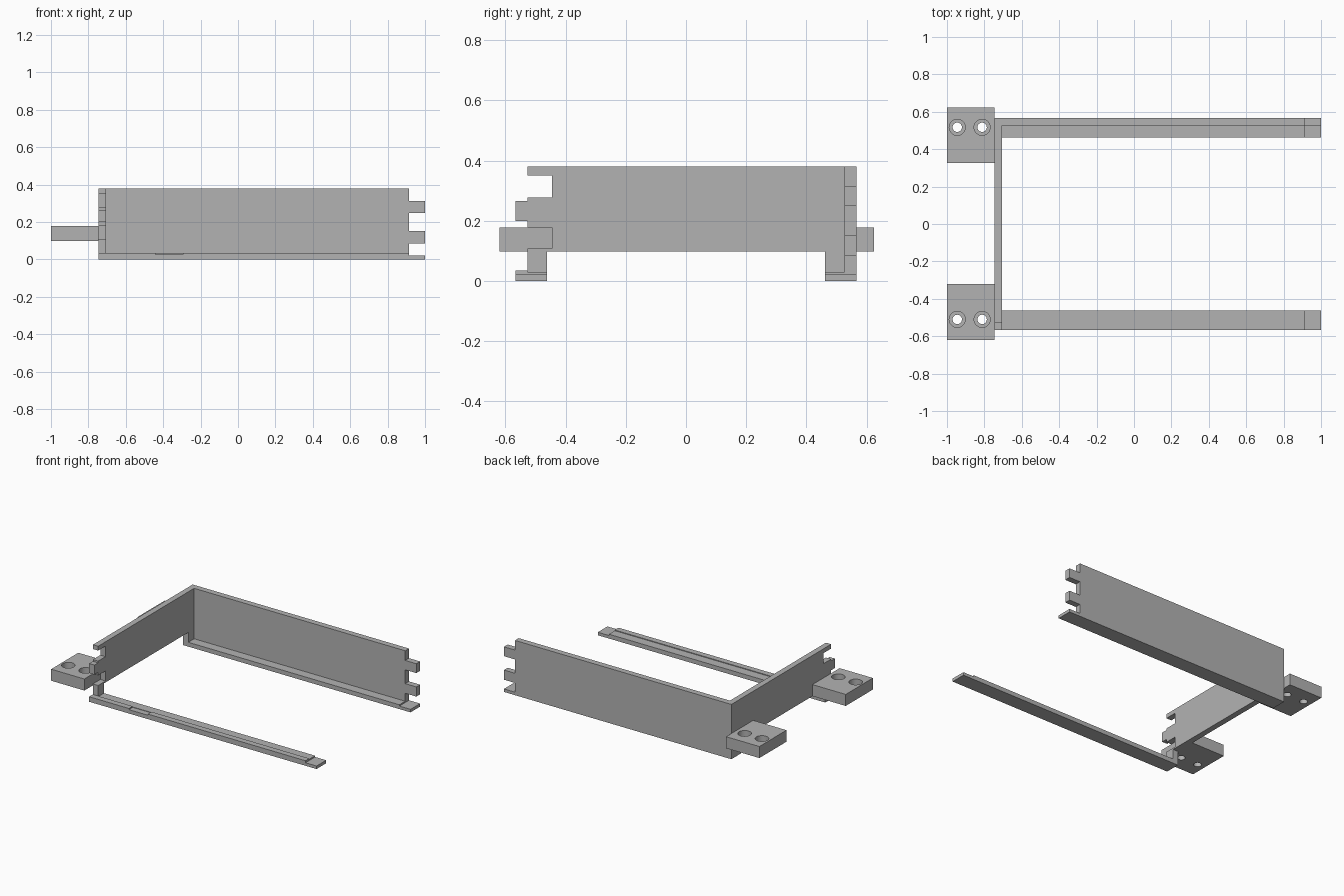
import bpy, bmesh, math
from mathutils import Vector

if "Cube" in bpy.data.objects:
    bpy.data.objects.remove(bpy.data.objects["Cube"])

grey = bpy.data.materials.new("mid_grey")
grey.diffuse_color = (0.45, 0.45, 0.45, 1)
grey.use_nodes = True
grey.node_tree.nodes["Principled BSDF"].inputs["Base Color"].default_value = grey.diffuse_color


def finish(name, bm):
    bmesh.ops.recalc_face_normals(bm, faces=bm.faces)
    me = bpy.data.meshes.new(name)
    bm.to_mesh(me)
    bm.free()
    me.materials.append(grey)
    ob = bpy.data.objects.new(name, me)
    bpy.context.collection.objects.link(ob)
    return ob


def extrude(name, outline, to_3d, a, b):
    """Extrude a flat outline from depth a to depth b."""
    bm = bmesh.new()
    face = bm.faces.new([bm.verts.new(to_3d(u, v, a)) for u, v in outline])
    geo = bmesh.ops.extrude_face_region(bm, geom=[face])["geom"]
    shift = Vector(to_3d(0, 0, b)) - Vector(to_3d(0, 0, a))
    bmesh.ops.translate(bm, vec=shift, verts=[g for g in geo if isinstance(g, bmesh.types.BMVert)])
    return finish(name, bm)


def along_x(u, v, d):
    return (d, u, v)


def along_y(u, v, d):
    return (u, d, v)


L, W = -0.745, -0.705      # outer and inner face of the end wall
E, T = 0.915, 1.0          # shoulder and tip of the tabs
IN, OUT, FLOOR, LIP = 0.462, 0.567, 0.03, 0.021
WALL = 0.526               # inner face of the long wall

# Long rear wall with two joint tabs
extrude("long_wall", [(L, 0), (E, 0), (E, 0.085), (T, 0.085), (T, 0.152), (E, 0.152),
                      (E, 0.248), (T, 0.248), (T, 0.313), (E, 0.313), (E, 0.38), (L, 0.38)],
        along_y, WALL, OUT)

# End wall: raised between two legs, with finger joint at the front
extrude("end_wall", [(WALL, FLOOR), (WALL, 0.38), (-WALL, 0.38), (-WALL, 0.35), (-0.445, 0.35),
                     (-0.445, 0.277), (-WALL, 0.277), (-WALL, 0.265), (-OUT, 0.265),
                     (-OUT, 0.199), (-WALL, 0.199), (-WALL, 0.178), (-0.445, 0.178),
                     (-0.445, 0.108), (-WALL, 0.108), (-WALL, FLOOR), (-IN, FLOOR),
                     (-IN, 0.098), (IN, 0.098), (IN, FLOOR)],
        along_x, L, W)

# Bottom rails: stepped lip at the open end
rail = [(L, 0), (T, 0), (T, LIP), (E, LIP), (E, FLOOR), (L, FLOOR)]
extrude("rear_rail", rail, along_y, IN, WALL)
extrude("front_rail", rail, along_y, -WALL, -IN)
extrude("rear_lip", [(E, 0), (T, 0), (T, LIP), (E, LIP)], along_y, WALL, OUT)

# Outer edge of the front rail, slightly raised with a shallow recess
extrude("front_rail_ridge", [(L, 0), (T, 0), (T, LIP), (E, LIP), (E, 0.035), (-0.295, 0.035),
                             (-0.295, 0.027), (-0.44, 0.027), (-0.44, 0.035), (L, 0.035)],
        along_y, -OUT, -WALL)

# Mounting blocks with counterbored screw holes
N = 32
Z0, ZM, Z1 = 0.098, 0.138, 0.178


def hole_cutter(name, cy):
    bm = bmesh.new()
    for cx in (-0.945, -0.812):
        rings = []
        for r, z in ((0.025, Z0 - 0.02), (0.025, ZM), (0.043, ZM), (0.043, Z1 + 0.02)):
            rings.append([bm.verts.new((cx + r * math.cos(2 * math.pi * i / N),
                                        cy + r * math.sin(2 * math.pi * i / N), z)) for i in range(N)])
        for lo, hi in zip(rings, rings[1:]):
            for i in range(N):
                j = (i + 1) % N
                bm.faces.new((lo[i], lo[j], hi[j], hi[i]))
        bm.faces.new(rings[0][::-1])
        bm.faces.new(rings[-1])
    ob = finish(name, bm)
    ob.hide_render = True
    return ob


for side, y0, y1, cy in (("rear", 0.327, 0.624, 0.517), ("front", -0.62, -0.322, -0.51)):
    block = extrude(side + "_mounting_block", [(-1, Z0), (L, Z0), (L, Z1), (-1, Z1)], along_y, y0, y1)
    cutter = hole_cutter(side + "_hole_cutter", cy)
    mod = block.modifiers.new("holes", "BOOLEAN")
    mod.operation, mod.solver, mod.object = "DIFFERENCE", "EXACT", cutter
    bpy.context.view_layer.objects.active = block
    bpy.ops.object.select_all(action="DESELECT")
    block.select_set(True)
    bpy.ops.object.modifier_apply(modifier=mod.name)
    bpy.data.objects.remove(cutter)
    bpy.ops.object.shade_smooth_by_angle(angle=math.radians(30))
